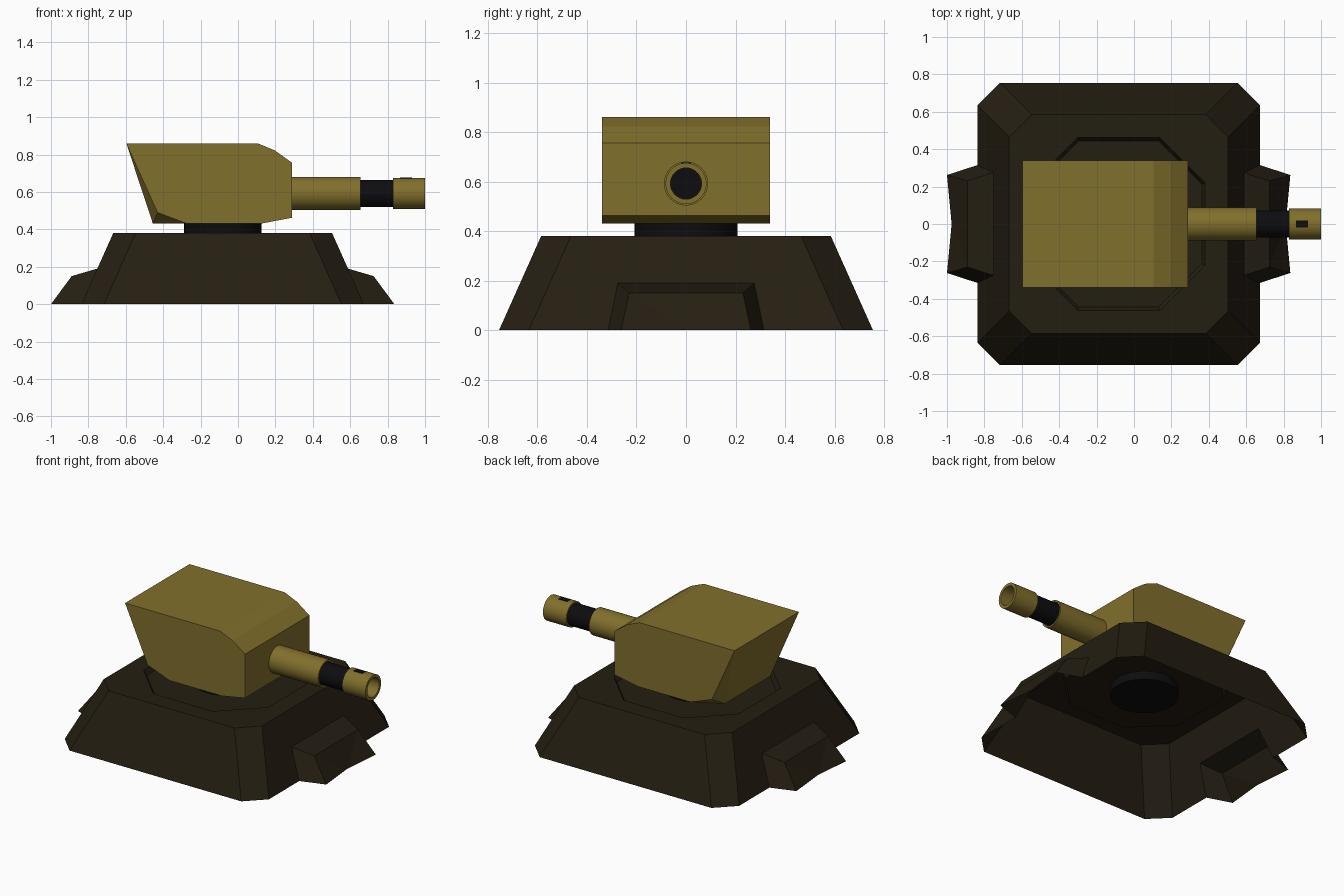
import bpy, bmesh, math

if "Cube" in bpy.data.objects:
    bpy.data.objects.remove(bpy.data.objects["Cube"])

CX = -0.082          # centre of the base and neck along x
BARREL_Z = 0.592


def material(name, rgb):
    m = bpy.data.materials.new(name)
    m.diffuse_color = (*rgb, 1)
    m.use_nodes = True
    m.node_tree.nodes["Principled BSDF"].inputs["Base Color"].default_value = m.diffuse_color
    return m


GOLD = material("gold", (0.22, 0.16, 0.025))
BROWN = material("dark_brown", (0.018, 0.013, 0.006))
BLACK = material("black", (0.004, 0.004, 0.005))


def finish(name, bm, mat, loc=(0, 0, 0), smooth=False):
    mesh = bpy.data.meshes.new(name)
    bm.to_mesh(mesh)
    bm.free()
    ob = bpy.data.objects.new(name, mesh)
    ob.location = loc
    mesh.materials.append(mat)
    bpy.context.collection.objects.link(ob)
    if smooth:
        bpy.ops.object.select_all(action='DESELECT')
        bpy.context.view_layer.objects.active = ob
        ob.select_set(True)
        bpy.ops.object.shade_smooth_by_angle(angle=math.radians(35))
    return ob


def octagon(bm, h, a, z):
    pts = [(h, -a), (h, a), (a, h), (-a, h), (-h, a), (-h, -a), (-a, -h), (a, -h)]
    return [bm.verts.new((x, y, z)) for x, y in pts]


def lathe(name, profile, mat, loc, axis='X', segs=32, closed=False):
    """Revolve (position, radius) pairs round an axis."""
    bm = bmesh.new()
    rings = []
    for p, r in profile:
        ring = []
        for i in range(segs):
            t = 2 * math.pi * i / segs
            u, v = r * math.cos(t), r * math.sin(t)
            ring.append(bm.verts.new((p, u, v) if axis == 'X' else (u, v, p)))
        rings.append(ring)
    pairs = list(zip(rings, rings[1:]))
    if closed:
        pairs.append((rings[-1], rings[0]))
    else:
        bm.faces.new(rings[0][::-1])
        bm.faces.new(rings[-1])
    for a, b in pairs:
        for i in range(segs):
            j = (i + 1) % segs
            bm.faces.new((a[i], a[j], b[j], b[i]))
    bmesh.ops.recalc_face_normals(bm, faces=bm.faces)
    return finish(name, bm, mat, loc, smooth=True)


# Base: hollow octagonal shell, openings behind the feet, sunken top
bm = bmesh.new()
loops = [octagon(bm, 0.755, 0.635, 0), octagon(bm, 0.585, 0.465, 0.38),
         octagon(bm, 0.462, 0.22, 0.38), octagon(bm, 0.445, 0.212, 0.345)]
notch = [(0.755, -0.315, 0), (0.67, -0.275, 0.19), (0.67, 0.275, 0.19), (0.755, 0.315, 0)]
for k, (lo, hi) in enumerate(zip(loops, loops[1:])):
    for i in range(8):
        j = (i + 1) % 8
        extra = []
        if k == 0 and i in (0, 4):
            s = 1 if i == 0 else -1
            extra = [bm.verts.new((s * x, s * y, z)) for x, y, z in notch]
        bm.faces.new([lo[i], *extra, lo[j], hi[j], hi[i]])
bm.faces.new(loops[-1])
finish("base_shell", bm, BROWN, (CX, 0, 0))

# Feet: one open wedge, mirrored to the other end
bm = bmesh.new()
ibl, itl, itr, ibr = [bm.verts.new(p) for p in notch]
obl, mid, obr, sl, sr = [bm.verts.new(p) for p in (
    (0.918, -0.262, 0), (0.893, 0, 0), (0.918, 0.262, 0),
    (0.807, -0.23, 0.15), (0.807, 0.23, 0.15))]
for f in ((ibl, obl, sl, itl), (itl, sl, sr, itr), (obr, ibr, itr, sr),
          (obl, mid, sl), (mid, sr, sl), (mid, obr, sr)):
    bm.faces.new(f)
feet = finish("end_feet", bm, BROWN, (CX, 0, 0))
feet.modifiers.new("mirror", 'MIRROR').use_axis[0] = True

# Neck between base and turret
lathe("swivel_neck", [(0.29, 0.208), (0.435, 0.208)], BLACK, (CX, 0, 0), axis='Z')

# Turret: convex body from a side profile, with a narrowed lower back edge
side = [(-0.597, 0.86), (0.105, 0.86), (0.197, 0.822), (0.29, 0.755),
        (0.29, 0.462), (0.12, 0.43), (-0.27, 0.43), (-0.43, 0.49)]
bm = bmesh.new()
for s in (-1, 1):
    for x, z in side:
        bm.verts.new((x, s * 0.34, z))
    bm.verts.new((-0.455, s * 0.24, 0.43))
bmesh.ops.convex_hull(bm, input=bm.verts)
bmesh.ops.dissolve_limit(bm, angle_limit=math.radians(1), verts=bm.verts, edges=bm.edges)
bmesh.ops.recalc_face_normals(bm, faces=bm.faces)
finish("turret_body", bm, GOLD)

# Barrel: sleeve, inner tube and hollow muzzle
at = (0, 0, BARREL_Z)
lathe("barrel_sleeve", [(0.27, 0.089), (0.655, 0.089), (0.655, 0.078),
                        (0.63, 0.07), (0.27, 0.07)], GOLD, at, closed=True)
lathe("barrel_tube", [(0.28, 0.072), (0.84, 0.072)], BLACK, at)
lathe("muzzle", [(0.828, 0.083), (1.0, 0.083), (1.0, 0.063), (0.828, 0.063)],
      GOLD, at, closed=True)

# Dark vent slot on top of the muzzle
bm = bmesh.new()
bmesh.ops.create_cube(bm, size=1)
bmesh.ops.scale(bm, vec=(0.065, 0.035, 0.021), verts=bm.verts)
finish("muzzle_vent", bm, BLACK, (0.899, 0, BARREL_Z + 0.0735))
